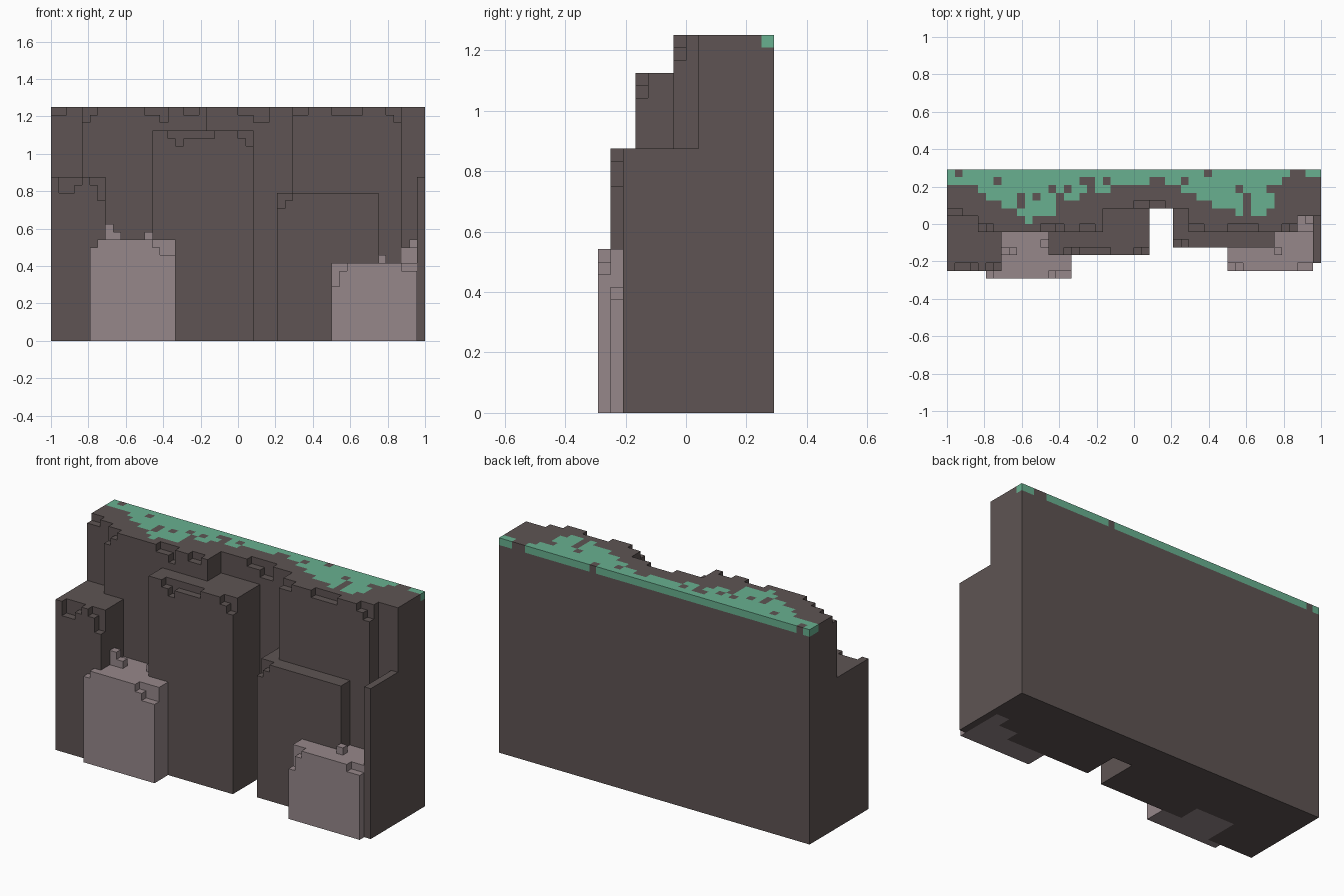
import bpy
import bmesh
import math
import random

cube = bpy.data.objects.get("Cube")
if cube:
    bpy.data.objects.remove(cube, do_unlink=True)

random.seed(4)
U = 1 / 24                      # size of one block
CENTRE = (24, 7, 0)             # block coordinates of the world origin
TOP = 30                        # cliff height in blocks
BACK = 14                       # cliff depth in blocks


def linear(c):
    c /= 255
    return c / 12.92 if c <= 0.04045 else ((c + 0.055) / 1.055) ** 2.4


def material(name, rgb):
    m = bpy.data.materials.new(name)
    m.use_nodes = True
    col = (*[linear(c) for c in rgb], 1)
    m.diffuse_color = col
    bsdf = m.node_tree.nodes["Principled BSDF"]
    bsdf.inputs["Base Color"].default_value = col
    bsdf.inputs["Roughness"].default_value = 0.9
    return m


DARK = material("dark rock", (94, 84, 83))
PALE = material("pale rock", (150, 135, 138))
GREEN = material("moss green", (104, 176, 144))

cells = {}                      # block (x, y, z) -> part name


def fill(part, x0, x1, y0, y1, z1, z0=0):
    for x in range(x0, x1):
        for y in range(y0, y1):
            for z in range(z0, z1):
                cells[x, y, z] = part


def chip(part, x0, width, drop):
    """Knock blocks off the front top edge of a part."""
    top = max(c[2] for c, owner in cells.items() if owner == part)
    for x in range(x0, x0 + width):
        front = min(c[1] for c, owner in cells.items()
                    if owner == part and c[0] == x and c[2] > top - drop)
        for z in range(top - drop + 1, top + 1):
            cells.pop((x, front, z), None)


# Pale boulders standing in front
fill("left_boulder", 5, 16, 0, 6, 13)
fill("right_boulder", 36, 47, 1, 8, 10)

# Dark pillars
fill("left_pillar", 0, 7, 1, 8, 21)
fill("centre_pillar", 13, 26, 3, 9, 27)
fill("right_pillar", 29, 42, 4, 9, 19)
fill("end_pillar", 47, 48, 2, 8, 21)

# Cliff wall, stepped in depth along its length
for x0, x1, y0 in [(0, 4, 8), (4, 20, 6), (20, 31, 9), (31, 45, 6), (45, 48, 8)]:
    fill("cliff_wall", x0, x1, y0, BACK, TOP)

# Chipped edges: first block, width, drop
CHIPS = {
    "left_boulder": [(5, 1, 1), (13, 1, 1), (14, 2, 2)],
    "right_boulder": [(36, 1, 3), (37, 1, 1), (45, 2, 1)],
    "left_pillar": [(1, 2, 2), (3, 1, 1), (5, 1, 1), (6, 1, 3)],
    "centre_pillar": [(15, 1, 1), (16, 1, 2), (17, 4, 1), (24, 1, 1), (25, 1, 2)],
    "right_pillar": [(29, 1, 2), (30, 1, 1)],
    "cliff_wall": [(0, 2, 1), (4, 1, 2), (5, 1, 1), (12, 2, 1), (14, 1, 2), (17, 2, 1),
                   (24, 2, 1), (26, 2, 2), (31, 2, 1), (36, 4, 1), (43, 1, 1), (44, 1, 2)],
}
for part, chips in CHIPS.items():
    for x0, width, drop in chips:
        chip(part, x0, width, drop)

# Loose stones on top of the boulders
fill("left_boulder", 7, 9, 3, 4, 14, 13)
fill("left_boulder", 7, 8, 3, 4, 15, 14)
fill("left_boulder", 12, 13, 4, 5, 14, 13)
fill("right_boulder", 42, 43, 3, 4, 11, 10)
fill("right_boulder", 45, 47, 6, 8, 12, 10)
fill("right_boulder", 46, 47, 7, 8, 13, 12)


def moss_edge(x):
    """Front limit of the moss: two tongues and a bare strip near the end."""
    left = 7 + (0.65 * (10 - x) if x < 10 else 0.4 * (x - 10))
    right = 7 + (0.37 * (40 - x) if x < 40 else 1.8 * (x - 40))
    return 13 if x > 45 else min(left, right, 12 if x < 43 else BACK)


# Moss on the top layer, broken up by bare patches along its edge
for x in range(48):
    for y in range(7, BACK):
        inside = y - moss_edge(x)
        bare = random.random() < (0.12 if x < 13 else 0.3) and inside < 3 and y < 13
        gap = y == 13 and x in (1, 33)
        if inside > -0.3 and not bare and not gap and (x, y, TOP - 1) in cells:
            cells[x, y, TOP - 1] = "moss"


def build(part, mat):
    """Skin the exposed sides of a part's blocks and merge flat areas."""
    bm = bmesh.new()
    verts = {}

    def vert(p):
        if p not in verts:
            verts[p] = bm.verts.new([(a - c) * U for a, c in zip(p, CENTRE)])
        return verts[p]

    for cell in [c for c, owner in cells.items() if owner == part]:
        for axis in range(3):
            for side in (0, 1):
                near = list(cell)
                near[axis] += 2 * side - 1
                if tuple(near) in cells:
                    continue
                u, v = (axis + 1) % 3, (axis + 2) % 3
                ring = []
                for a, b in ((0, 0), (1, 0), (1, 1), (0, 1)):
                    p = list(cell)
                    p[axis] += side
                    p[u] += a
                    p[v] += b
                    ring.append(vert(tuple(p)))
                bm.faces.new(ring if side else ring[::-1])
    bmesh.ops.dissolve_limit(bm, angle_limit=math.radians(1), verts=bm.verts[:], edges=bm.edges[:])
    mesh = bpy.data.meshes.new(part)
    bm.to_mesh(mesh)
    bm.free()
    mesh.materials.append(mat)
    bpy.context.collection.objects.link(bpy.data.objects.new(part, mesh))


for part in dict.fromkeys(cells.values()):
    build(part, GREEN if part == "moss" else PALE if "boulder" in part else DARK)
